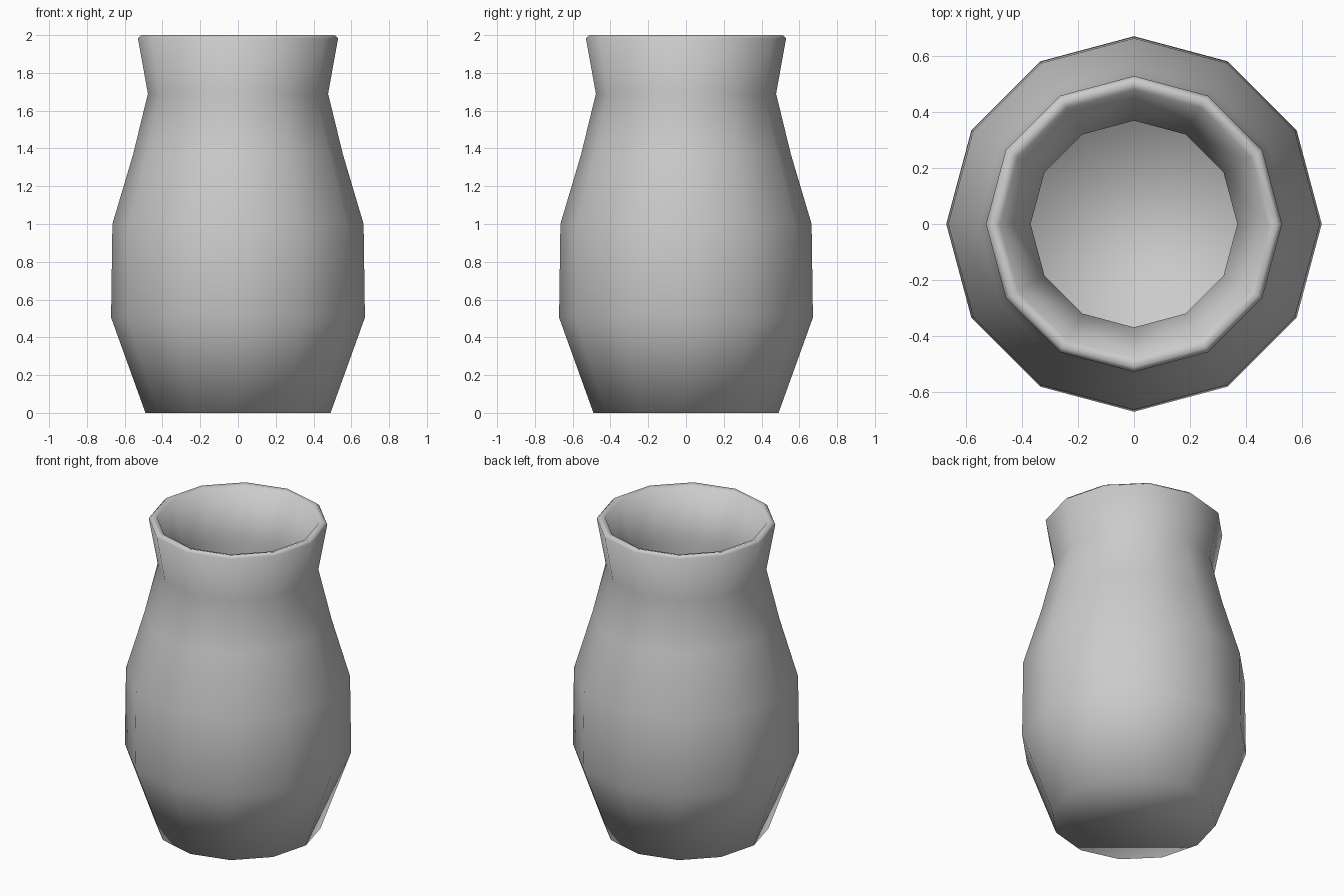
import bpy, bmesh, math

if "Cube" in bpy.data.objects:
    bpy.data.objects.remove(bpy.data.objects["Cube"])

SIDES = 12

# Profile (radius, height): up the outer wall, over the lip, down the inner wall
PROFILE = [
    (0.49, 0.0), (0.672, 0.505), (0.665, 1.0), (0.555, 1.37),
    (0.477, 1.69), (0.53, 1.983), (0.512, 2.0),
    (0.48, 1.99), (0.37, 1.70), (0.455, 1.35),
    (0.565, 0.98), (0.57, 0.53), (0.42, 0.10),
]

bm = bmesh.new()
rings = []
for r, z in PROFILE:
    rings.append([bm.verts.new((r * math.cos(2 * math.pi * i / SIDES),
                                r * math.sin(2 * math.pi * i / SIDES), z))
                  for i in range(SIDES)])

# Walls
for a, b in zip(rings, rings[1:]):
    for i in range(SIDES):
        j = (i + 1) % SIDES
        bm.faces.new((a[i], a[j], b[j], b[i]))

# Underside and inner floor
bm.faces.new(rings[0][::-1])
bm.faces.new(rings[-1])

bmesh.ops.recalc_face_normals(bm, faces=bm.faces)
for f in bm.faces:
    f.smooth = True

mesh = bpy.data.meshes.new("vase")
bm.to_mesh(mesh)
bm.free()
bpy.context.collection.objects.link(bpy.data.objects.new("vase", mesh))
